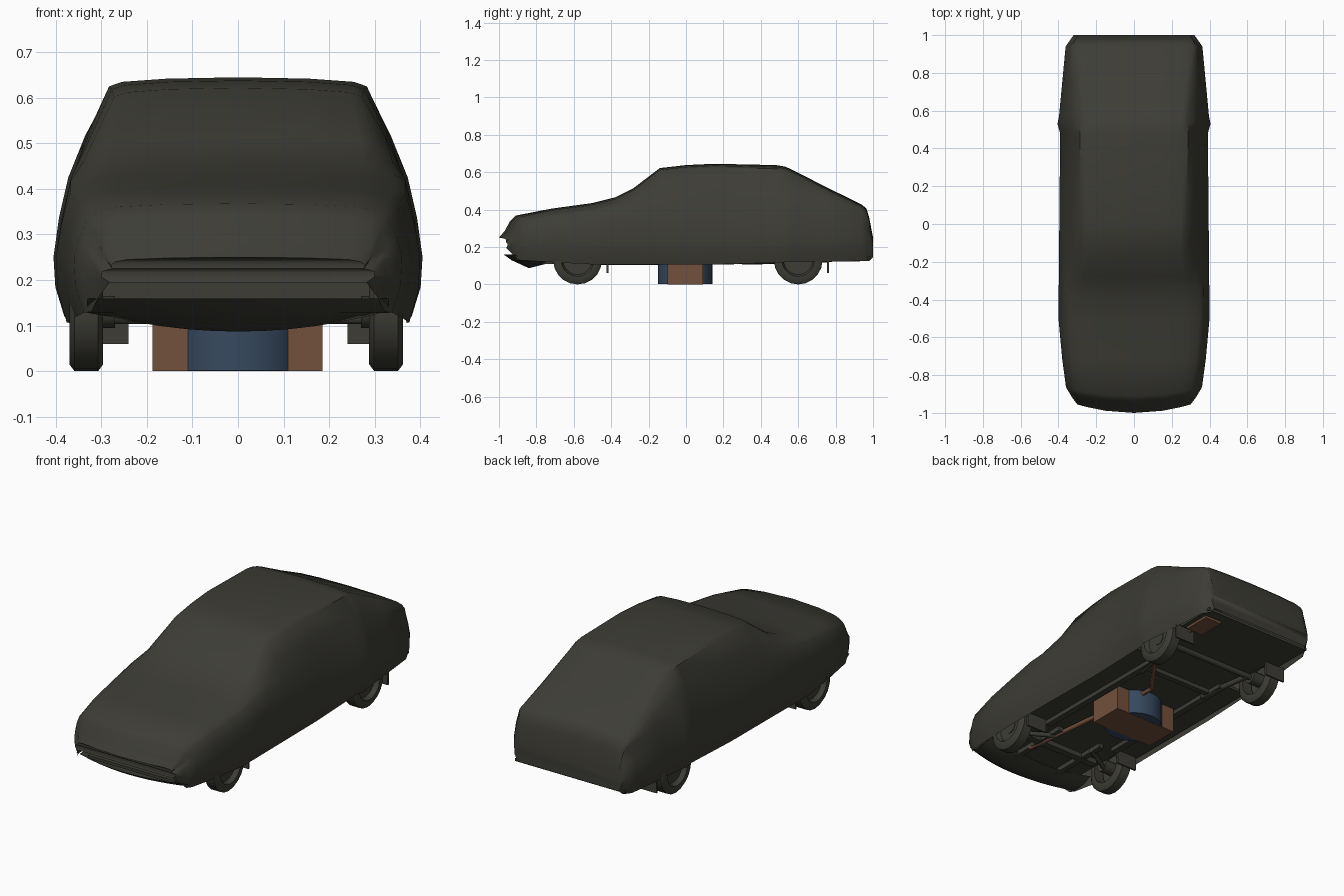
import bpy, bmesh, math
from mathutils import Vector, Matrix

if "Cube" in bpy.data.objects:
    bpy.data.objects.remove(bpy.data.objects["Cube"])


def material(name, rgb):
    m = bpy.data.materials.new(name)
    m.diffuse_color = (*rgb, 1)
    m.use_nodes = True
    m.node_tree.nodes["Principled BSDF"].inputs["Base Color"].default_value = m.diffuse_color
    return m


DARK = material("dark_olive", (0.047, 0.046, 0.037))
BROWN = material("rust_brown", (0.17, 0.082, 0.045))
BLUE = material("slate_blue", (0.038, 0.066, 0.115))


def finish(name, bm, mat, angle=None):
    me = bpy.data.meshes.new(name)
    bm.to_mesh(me)
    bm.free()
    ob = bpy.data.objects.new(name, me)
    bpy.context.collection.objects.link(ob)
    me.materials.append(mat)
    if angle:
        bpy.ops.object.select_all(action='DESELECT')
        ob.select_set(True)
        bpy.context.view_layer.objects.active = ob
        bpy.ops.object.shade_smooth_by_angle(angle=math.radians(angle))
    return ob


def box(name, x, y, z, mat=DARK):
    bm = bmesh.new()
    size = [b - a for a, b in (x, y, z)]
    mid = [(a + b) / 2 for a, b in (x, y, z)]
    bmesh.ops.create_cube(bm, size=1, matrix=Matrix.Translation(mid) @ Matrix.Diagonal((*size, 1)))
    return finish(name, bm, mat)


def cylinder(name, a, b, r, mat=DARK, seg=12):
    a, b = Vector(a), Vector(b)
    bm = bmesh.new()
    rot = (b - a).to_track_quat('Z', 'Y').to_matrix().to_4x4()
    bmesh.ops.create_cone(bm, cap_ends=True, segments=seg, radius1=r, radius2=r,
                          depth=(b - a).length, matrix=Matrix.Translation((a + b) / 2) @ rot)
    return finish(name, bm, mat, 40)


def pipe(name, pts, r, mat):
    for i in range(len(pts) - 1):
        cylinder(f"{name}_{i + 1}", pts[i], pts[i + 1], r, mat, 10)


def bridge(bm, rows, closed=False):
    pairs = list(zip(rows, rows[1:])) + ([(rows[-1], rows[0])] if closed else [])
    for a, b in pairs:
        for i in range(len(a) - 1):
            bm.faces.new((a[i], a[i + 1], b[i + 1], b[i]))


def at(keys, y):
    """Straight-line value between (y, value) keys."""
    for (y0, v0), (y1, v1) in zip(keys, keys[1:]):
        if y <= y1:
            return v0 + (v1 - v0) * (y - y0) / (y1 - y0)
    return keys[-1][1]


# Body shell: side outline, roof edge half width, widest half width
outline = [(-1, .25), (-.97, .285), (-.94, .34), (-.91, .368), (-.72, .405), (-.5, .435),
           (-.38, .465), (-.28, .515), (-.14, .622), (0, .638), (.15, .645), (.48, .638),
           (.53, .63), (.57, .612), (.75, .52), (.94, .427), (.965, .405), (.98, .355), (1, .25)]
edge = [(-1, .27), (-.97, .29), (-.5, .315), (-.28, .3), (-.14, .272), (.15, .283),
        (.57, .286), (.94, .315), (1, .29)]
widest = [(-1, .3), (-.97, .325), (-.91, .36), (-.72, .38), (-.5, .4), (.48, .391),
          (.53, .405), (.57, .397), (.94, .362), (1, .32)]
bottom = [(-1, .195), (-.94, .13), (-.5, .107), (.15, .106), (.57, .12), (.98, .125), (1, .145)]


def half_profile(y, zt):
    wt, wm, zb = at(edge, y), at(widest, y), at(bottom, y)
    ws, wb = .92 * wm, .94 * wm
    zs, zm = min(.425, .9 * zt), min(.25, .87 * zt)
    drop = min(.02, .4 * (zt - zs))
    zo = zt - drop
    return [(0, zt), (.55 * wt, zt - .15 * drop), (.9 * wt, zt - .5 * drop), (wt, zo),
            ((wt + ws) / 2 + .006, (zo + zs) / 2), (ws, zs),
            ((ws + wm) / 2 + .004, (zs + zm) / 2), (wm, zm),
            ((wm + wb) / 2 + .008, (zm + zb) / 2), (wb, zb)]


bm = bmesh.new()
rings = []
for y, zt in outline:
    half = half_profile(y, zt)
    t = max(0, min(1, (-.7 - y) / .3))          # the nose is curved in plan
    full = [(-x, z) for x, z in reversed(half[1:])] + half
    rings.append([bm.verts.new((x, y + .045 * t * (x / .3) ** 2, z)) for x, z in full])
bridge(bm, rings)
for ring in (rings[0], rings[-1]):
    n = len(ring)
    for i in range(n // 2):
        quad = [ring[i], ring[i + 1], ring[n - 2 - i], ring[n - 1 - i]]
        bm.faces.new(list(dict.fromkeys(quad)))
bmesh.ops.recalc_face_normals(bm, faces=bm.faces)
finish("car_body", bm, DARK, 45)

# Curved front valance under the bumper
bm = bmesh.new()
rows = []
for i in range(13):
    x = -.33 + .055 * i
    k = (x / .33) ** 2
    low = .087 + .045 * k
    rows.append([bm.verts.new(p) for p in ((x, -.975 + .06 * k, .16), (x, -.93 + .06 * k, .128),
                                           (x, -.84 + .05 * k, low), (x, -.74, low + .025))])
bridge(bm, rows)
bmesh.ops.recalc_face_normals(bm, faces=bm.faces)
finish("front_valance", bm, DARK, 40)

# Floor pan, narrower between the wheels
for name, w, y0, y1 in (("front_floor", .26, -.9, -.42), ("cabin_floor", .37, -.42, .44),
                        ("axle_floor", .26, .44, .76), ("rear_floor", .325, .76, .985)):
    box(name, (-w, w), (y0, y1), (.135, .15))


# Wheels: revolved tyre and dished disc
def wheel(name, side, y):
    prof = [(.037, .088), (-.037, .088), (-.037, .115), (-.026, .13), (.026, .13),
            (.037, .115), (.037, .088), (.012, .078), (.012, 0)]
    cx = side * .329 - .004
    bm = bmesh.new()
    seg = 20
    loops = []
    for k in range(seg):
        a = 2 * math.pi * k / seg
        loops.append([bm.verts.new((cx + side * px, y + r * math.sin(a), .13 + r * math.cos(a)))
                      for px, r in prof])
    bridge(bm, loops, closed=True)
    bmesh.ops.remove_doubles(bm, verts=bm.verts, dist=1e-5)
    bmesh.ops.recalc_face_normals(bm, faces=bm.faces)
    finish(name, bm, DARK, 40)


# Parts repeated on both sides
for side, tag in ((-1, "left"), (1, "right")):
    def sx(a, b):
        return tuple(sorted((side * a, side * b)))
    for y, end in ((-.58, "front"), (.6, "rear")):
        wheel(f"{end}_{tag}_wheel", side, y)
        cylinder(f"{end}_{tag}_hub", (side * .27, y, .13), (side * .34, y, .13), .035)
        box(f"{end}_{tag}_mud_flap", sx(.24, .36), (y + .155, y + .165), (.06, .14))
    box(f"{tag}_chassis_rail", sx(.2, .235), (-.42, .44), (.112, .14))
    cylinder(f"{tag}_rear_arm", (side * .2, .3, .12), (side * .25, .6, .125), .014)
    cylinder(f"{tag}_front_arm", (side * .12, -.48, .115), (side * .29, -.58, .115), .012)
    box(f"{tag}_front_rail", sx(.12, .15), (-.8, -.42), (.11, .14))

# Axle and cross members
cylinder("rear_axle", (-.28, .6, .128), (.28, .6, .128), .016)
box("rear_cross_member", (-.22, .22), (.33, .36), (.112, .14))
box("front_cross_member", (-.22, .22), (-.6, -.56), (.108, .14))

# Exhaust pipe and silencer
pipe("front_exhaust", [(.14, -.66, .115), (.09, -.19, .115), (.07, -.08, .12)], .012, BROWN)
pipe("rear_exhaust", [(.05, .08, .12), (.05, .2, .118), (.26, .48, .122), (.27, .78, .13)], .011, BROWN)
box("silencer", (.2, .3), (.78, .93), (.122, .15), BROWN)

# Central stand: block crossed by a drum
box("stand_block", (-.188, .186), (-.1, .09), (0, .135), BROWN)
cylinder("stand_drum", (0, -.005, .001), (0, -.005, .135), .146, BLUE, 32)
